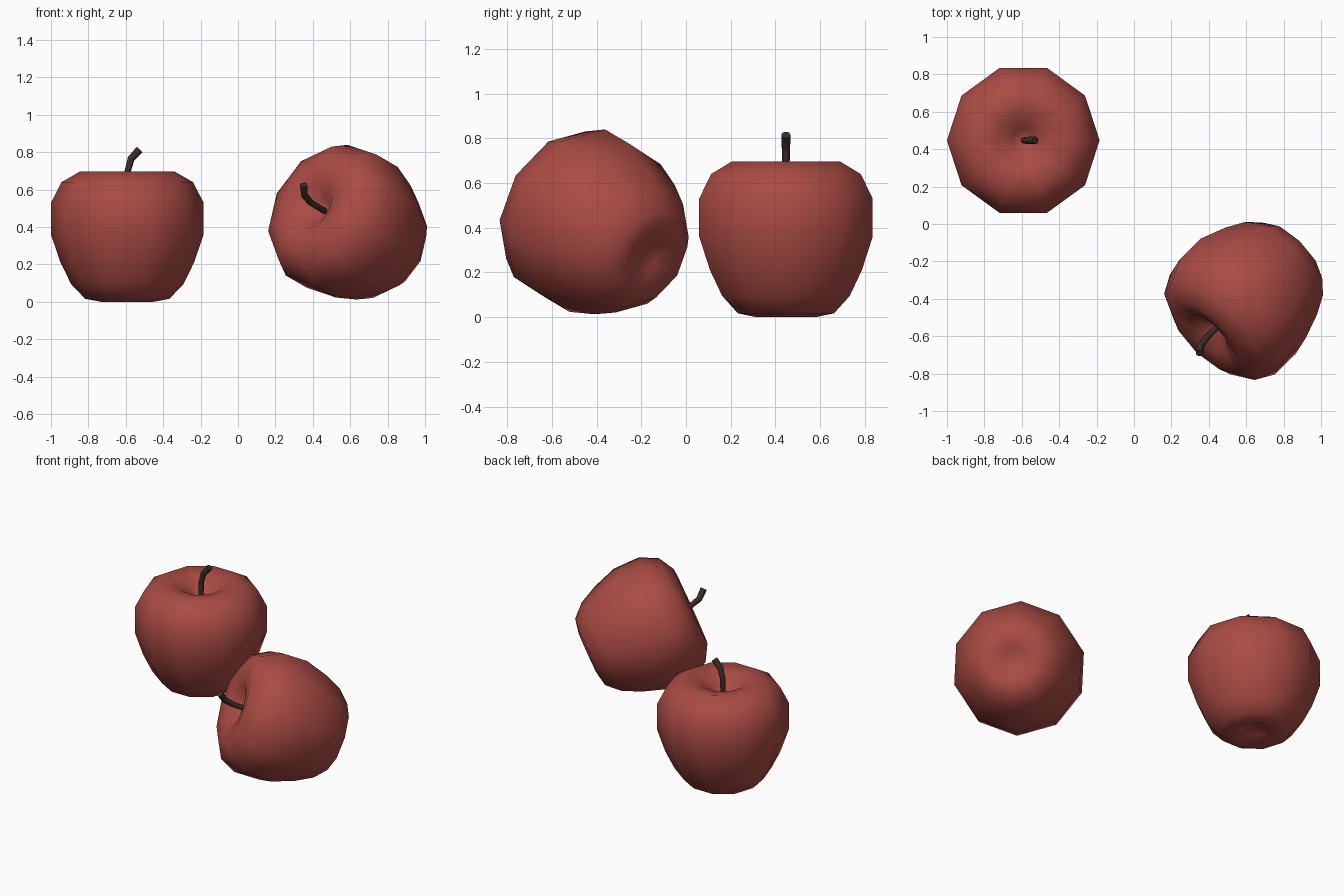
import bpy, bmesh, math
from mathutils import Matrix, Vector

if "Cube" in bpy.data.objects:
    bpy.data.objects.remove(bpy.data.objects["Cube"])


def material(name, rgb):
    m = bpy.data.materials.new(name)
    m.diffuse_color = (*rgb, 1)
    m.use_nodes = True
    m.node_tree.nodes["Principled BSDF"].inputs["Base Color"].default_value = m.diffuse_color
    return m


RED = material("apple red", (0.40, 0.070, 0.057))
BROWN = material("stem brown", (0.045, 0.028, 0.020))

# apple outline (radius, height), from base dimple up and into the stem cup
PROFILE = [(0, 0.05), (0.07, 0.03), (0.14, 0.0), (0.226, 0.017), (0.30, 0.095),
           (0.357, 0.21), (0.408, 0.36), (0.408, 0.53), (0.352, 0.64),
           (0.253, 0.697), (0.14, 0.675), (0.06, 0.61), (0, 0.57)]
# stem path (x, z) and radius
STEM = [(0, 0.55, 0.015), (0.003, 0.70, 0.017), (0.020, 0.765, 0.019), (0.066, 0.815, 0.021)]


def loft(name, rings, mat, matrix):
    """Skin a list of vertex rings; single-point rings become poles."""
    bm = bmesh.new()
    loops = [[bm.verts.new(p) for p in ring] for ring in rings]
    for a, b in zip(loops, loops[1:]):
        n = max(len(a), len(b))
        for i in range(n):
            j = (i + 1) % n
            if len(a) == 1:
                bm.faces.new((a[0], b[j], b[i]))
            elif len(b) == 1:
                bm.faces.new((a[i], a[j], b[0]))
            else:
                bm.faces.new((a[i], a[j], b[j], b[i]))
    for end in (loops[0], loops[-1]):
        if len(end) > 2:
            bm.faces.new(end)
    bmesh.ops.recalc_face_normals(bm, faces=bm.faces)
    me = bpy.data.meshes.new(name)
    bm.to_mesh(me)
    bm.free()
    me.materials.append(mat)
    ob = bpy.data.objects.new(name, me)
    ob.matrix_world = matrix
    bpy.context.collection.objects.link(ob)
    bpy.ops.object.select_all(action='DESELECT')
    ob.select_set(True)
    bpy.context.view_layer.objects.active = ob
    bpy.ops.object.shade_smooth_by_angle(angle=math.radians(65))


def apple(prefix, matrix):
    # ten-sided body
    body = []
    for r, z in PROFILE:
        n = 10 if r else 1
        body.append([(r * math.cos(math.tau * i / n), r * math.sin(math.tau * i / n), z)
                     for i in range(n)])
    loft(prefix + "_apple_body", body, RED, matrix)
    # bent stem
    rings = []
    for k, (x, z, r) in enumerate(STEM):
        lo, hi = STEM[max(k - 1, 0)], STEM[min(k + 1, len(STEM) - 1)]
        t = Vector((hi[0] - lo[0], 0, hi[1] - lo[1])).normalized()
        side = Vector((t.z, 0, -t.x))
        rings.append([Vector((x, 0, z)) + side * r * math.cos(math.tau * i / 8)
                      + Vector((0, r * math.sin(math.tau * i / 8), 0)) for i in range(8)])
    loft(prefix + "_apple_stem", rings, BROWN, matrix)


# upright apple
apple("upright", Matrix.Translation((-0.592, 0.447, 0)))

# apple lying on its side, stem towards the front left
az = Vector((-0.66, -0.65, 0.385)).normalized()
ax = Vector((0.59, -0.14, 0.79))
ax = (ax - az * ax.dot(az)).normalized()
rot = Matrix((ax, az.cross(ax), az)).transposed().to_4x4()
apple("tipped", Matrix.Translation((0.617, -0.38, 0.395)) @ rot @ Matrix.Translation((0, 0, -0.35)))
